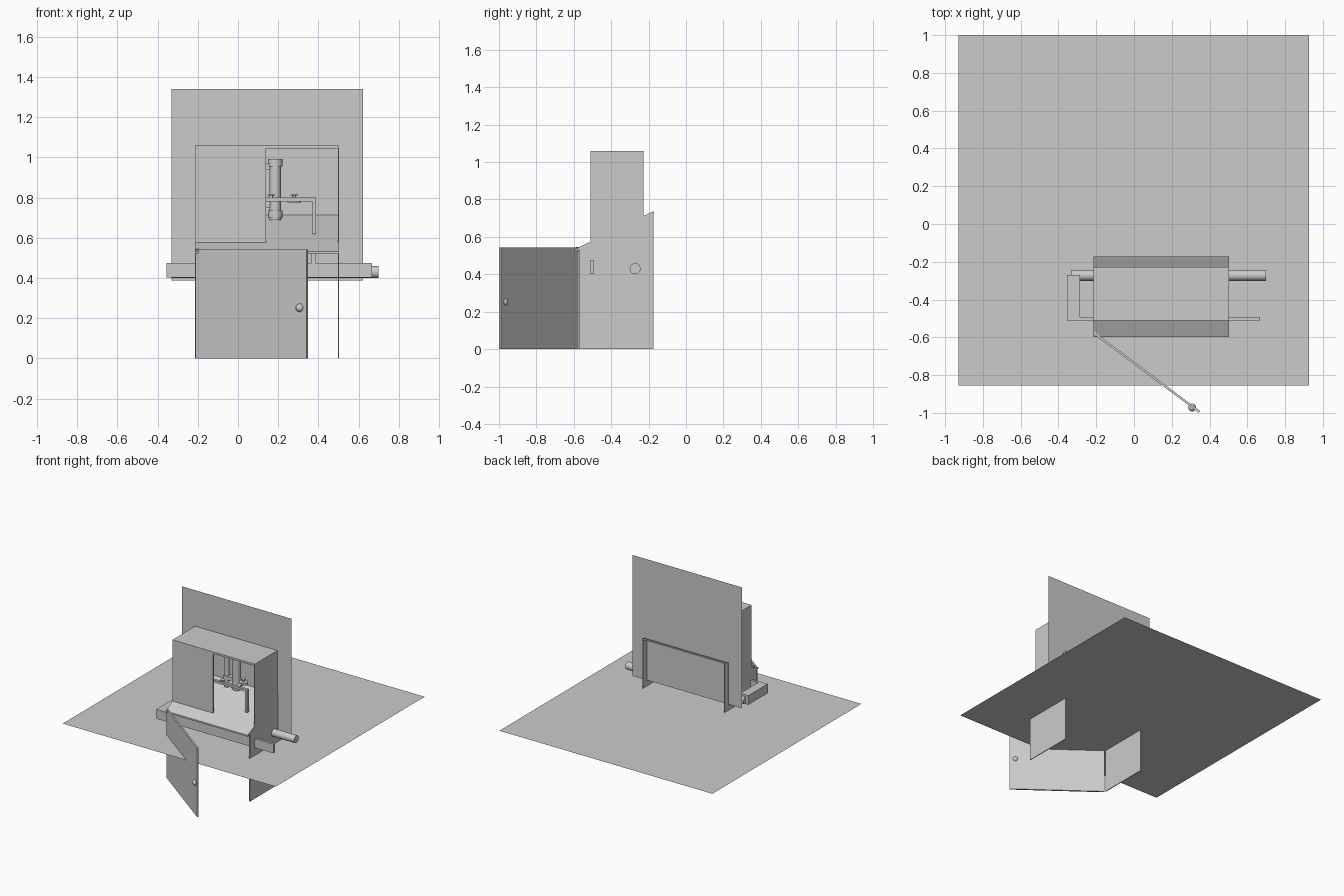
import bpy, bmesh, math
from mathutils import Vector

if "Cube" in bpy.data.objects:
    bpy.data.objects.remove(bpy.data.objects["Cube"])


def finish(name, bm):
    bmesh.ops.recalc_face_normals(bm, faces=bm.faces)
    me = bpy.data.meshes.new(name)
    bm.to_mesh(me)
    bm.free()
    ob = bpy.data.objects.new(name, me)
    bpy.context.collection.objects.link(ob)
    return ob


def box(name, x, y, z):
    bm = bmesh.new()
    bmesh.ops.create_cube(bm, size=1)
    for v in bm.verts:
        v.co = [(a[0] + a[1]) / 2 + c * (a[1] - a[0]) for a, c in zip((x, y, z), v.co)]
    return finish(name, bm)


def sheet(name, pts):
    bm = bmesh.new()
    bm.faces.new([bm.verts.new(p) for p in pts])
    return finish(name, bm)


def side_profile(name, x0, x1, prof):
    # extrude a (y, z) outline along x
    bm = bmesh.new()
    f = bm.faces.new([bm.verts.new((x0, y, z)) for y, z in prof])
    r = bmesh.ops.extrude_face_region(bm, geom=[f])
    bmesh.ops.translate(bm, vec=(x1 - x0, 0, 0),
                        verts=[g for g in r["geom"] if isinstance(g, bmesh.types.BMVert)])
    return finish(name, bm)


def smooth(ob):
    bpy.ops.object.select_all(action='DESELECT')
    ob.select_set(True)
    bpy.context.view_layer.objects.active = ob
    bpy.ops.object.shade_smooth_by_angle(angle=math.radians(40))


def rod(name, a, b, r, seg=32):
    a, b = Vector(a), Vector(b)
    bm = bmesh.new()
    bmesh.ops.create_cone(bm, cap_ends=True, segments=seg, radius1=r, radius2=r, depth=(b - a).length)
    ob = finish(name, bm)
    ob.location = (a + b) / 2
    ob.rotation_euler = (b - a).to_track_quat('Z', 'Y').to_euler()
    smooth(ob)
    return ob


XL, XR = -0.215, 0.503

# Floor sheet and wall sheet
sheet("floor_sheet", [(-.93, -.855, .34), (.927, -.855, .34), (.927, 1, .34), (-.93, 1, .34)])
sheet("wall_sheet", [(-.332, -.222, .387), (.622, -.222, .387), (.622, -.222, 1.34), (-.332, -.222, 1.34)])

# Cabinet sides
side = [(-.572, 0), (-.572, .543), (-.5, .58), (-.51, .58), (-.51, 1.06), (-.228, 1.06),
        (-.228, .712), (-.175, .737), (-.175, 0)]
side.pop(2)
side[2] = (-.51, .575)
for name, x in (("left_side", XL), ("right_side", XR - .006)):
    side_profile(name, x, x + .006, side)

# Sloping deck, roof and half-width front panel
side_profile("sloping_deck", XL, XR, [(-.597, .533), (-.172, .737), (-.172, .725), (-.597, .521)])
box("roof", (XL, XR), (-.51, -.228), (1.045, 1.06))
box("front_panel", (XL, .14), (-.51, -.497), (.577, 1.055))

# Open door with hinge and knob
door = box("door", (0, .692), (-.012, 0), (0, .543))
ang = math.atan2(-.415, .555)
door.location = (-.205, -.575, 0)
door.rotation_euler.z = ang
rod("hinge", (-.205, -.58, .52), (-.205, -.58, .545), .008, 12)
bm = bmesh.new()
bmesh.ops.create_uvsphere(bm, u_segments=24, v_segments=12, radius=.021)
knob = finish("door_knob", bm)
knob.location = (.308, -.972, .252)
smooth(knob)

# Cross shaft and lever bar
rod("cross_shaft", (-.33, -.272, .43), (.70, -.272, .43), .029)
box("lever_bar", (-.355, .667), (-.512, -.493), (.402, .475))
box("lever_arm", (-.355, -.285), (-.512, -.27), (.402, .475))
box("bar_strap", (.365, .385), (-.51, -.5), (.47, .55))

# Upright column with collars
rod("column", (.185, -.28, .69), (.185, -.28, .99), .029)
for i, (z0, z1) in enumerate(((.70, .735), (.955, .992))):
    rod(f"column_collar_{i}", (.185, -.28, z0), (.185, -.28, z1), .036)
rod("rear_column", (.10, -.28, .69), (.10, -.28, .96), .018)
for i, z in enumerate((.75, .94)):
    box(f"column_clamp_{i}", (.08, .16), (-.30, -.26), (z, z + .03))

# Horizontal arm with drop leg and screws
box("arm", (.06, .388), (-.44, -.42), (.782, .80))
box("arm_leg", (.37, .388), (-.44, -.42), (.62, .80))
for i, (x, y) in enumerate(((.165, -.43), (.28, -.33))):
    rod(f"screw_stem_{i}", (x, y, .78), (x, y, .815), .008, 16)
    rod(f"screw_head_{i}", (x, y, .81), (x, y, .817), .018, 24)
rod("arm_disc", (.28, -.33, .777), (.28, -.33, .795), .033)
box("disc_link", (.265, .295), (-.43, -.33), (.782, .79))
